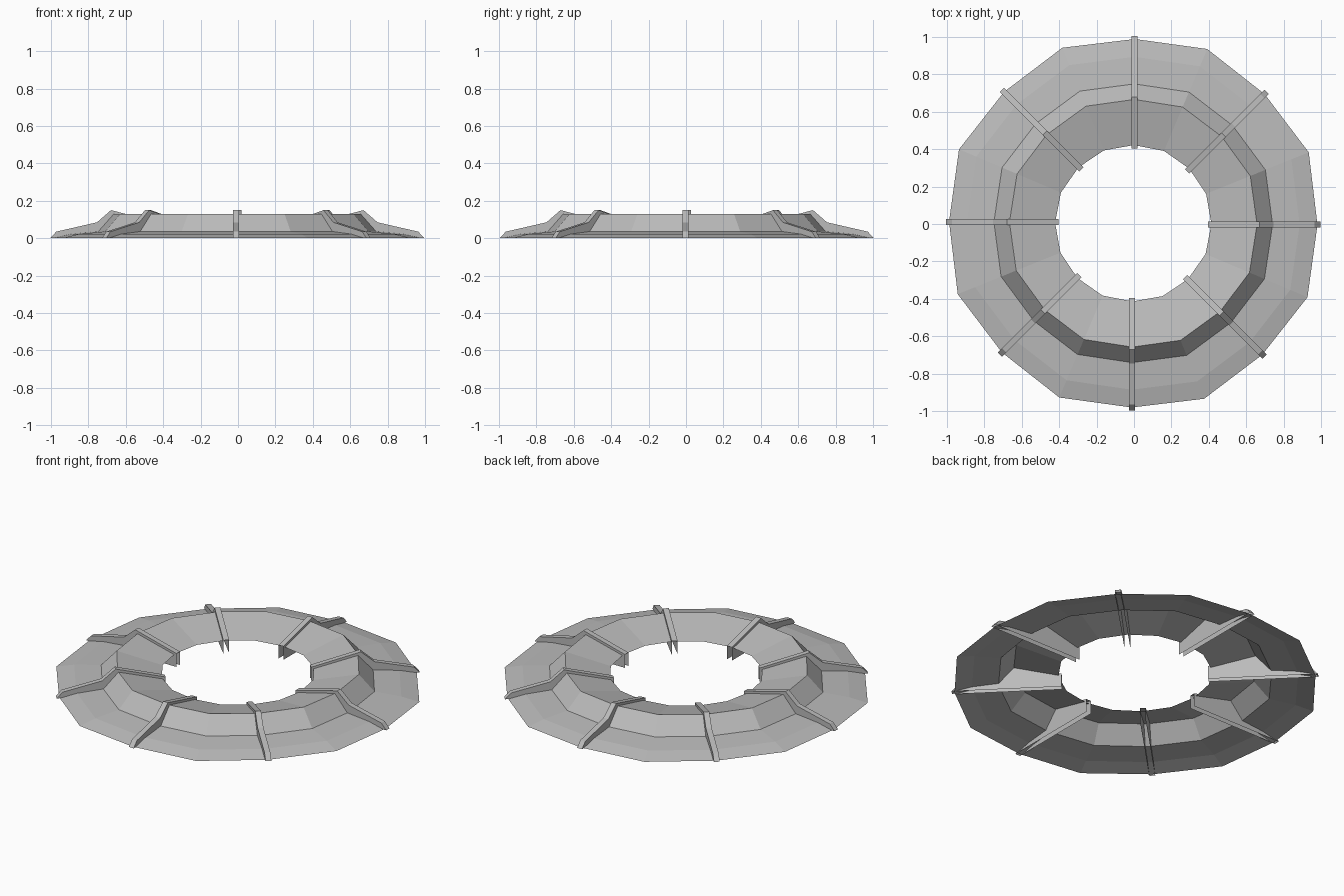
import bpy, bmesh, math
from mathutils import Matrix, Vector

if "Cube" in bpy.data.objects:
    bpy.data.objects.remove(bpy.data.objects["Cube"])

CENTRE = Vector((-0.004, 0.004, 0))
STEPS = 16

grey = bpy.data.materials.new("light grey")
grey.diffuse_color = (0.5, 0.5, 0.5, 1)
grey.use_nodes = True
grey.node_tree.nodes["Principled BSDF"].inputs["Base Color"].default_value = grey.diffuse_color


def finish(bm, name):
    mesh = bpy.data.meshes.new(name)
    bm.to_mesh(mesh)
    bm.free()
    mesh.materials.append(grey)
    obj = bpy.data.objects.new(name, mesh)
    obj.location = CENTRE
    bpy.context.collection.objects.link(obj)


# Ring shell: (radius at ribs, radius between ribs, height), outside to inside
profile = [(0.985, 1.012, 0.0), (0.89, 0.912, 0.022), (0.745, 0.762, 0.036),
           (0.662, 0.675, 0.13), (0.418, 0.42, 0.07)]
bm = bmesh.new()
loops = []
for r_rib, r_mid, z in profile:
    loop = []
    for i in range(STEPS):
        a = math.tau * i / STEPS - math.radians(0.5)
        r = r_mid if i % 2 else r_rib
        loop.append(bm.verts.new((r * math.cos(a), r * math.sin(a), z)))
    loops.append(loop)
for outer, inner in zip(loops, loops[1:]):
    for i in range(STEPS):
        j = (i + 1) % STEPS
        bm.faces.new((outer[i], outer[j], inner[j], inner[i]))
finish(bm, "ring_shell")

# Ribs: hollow strips with two side walls, open below and at the inner end
rib_top = [(1.0, 0.0), (0.968, 0.035), (0.75, 0.085), (0.675, 0.15), (0.4, 0.08)]
half_width = 0.016
offset = -0.007
for k in range(8):
    bm = bmesh.new()
    turn = Matrix.Rotation(math.tau * k / 8, 3, 'Z')
    sides = []
    for y in (offset - half_width, offset + half_width):
        top = [bm.verts.new(turn @ Vector((r, y, z))) for r, z in rib_top]
        foot = bm.verts.new(turn @ Vector((0.4, y, 0.0)))
        wall = top + [foot]
        bm.faces.new(wall if y < offset - 0.001 else wall[::-1])
        sides.append(top)
    right, left = sides
    for i in range(len(rib_top) - 1):
        bm.faces.new((right[i], left[i], left[i + 1], right[i + 1]))
    bmesh.ops.recalc_face_normals(bm, faces=bm.faces)
    # Keep the strip facing up
    if sum(f.normal.z for f in bm.faces) < 0:
        bmesh.ops.reverse_faces(bm, faces=bm.faces)
    finish(bm, f"rib_{k + 1}")
